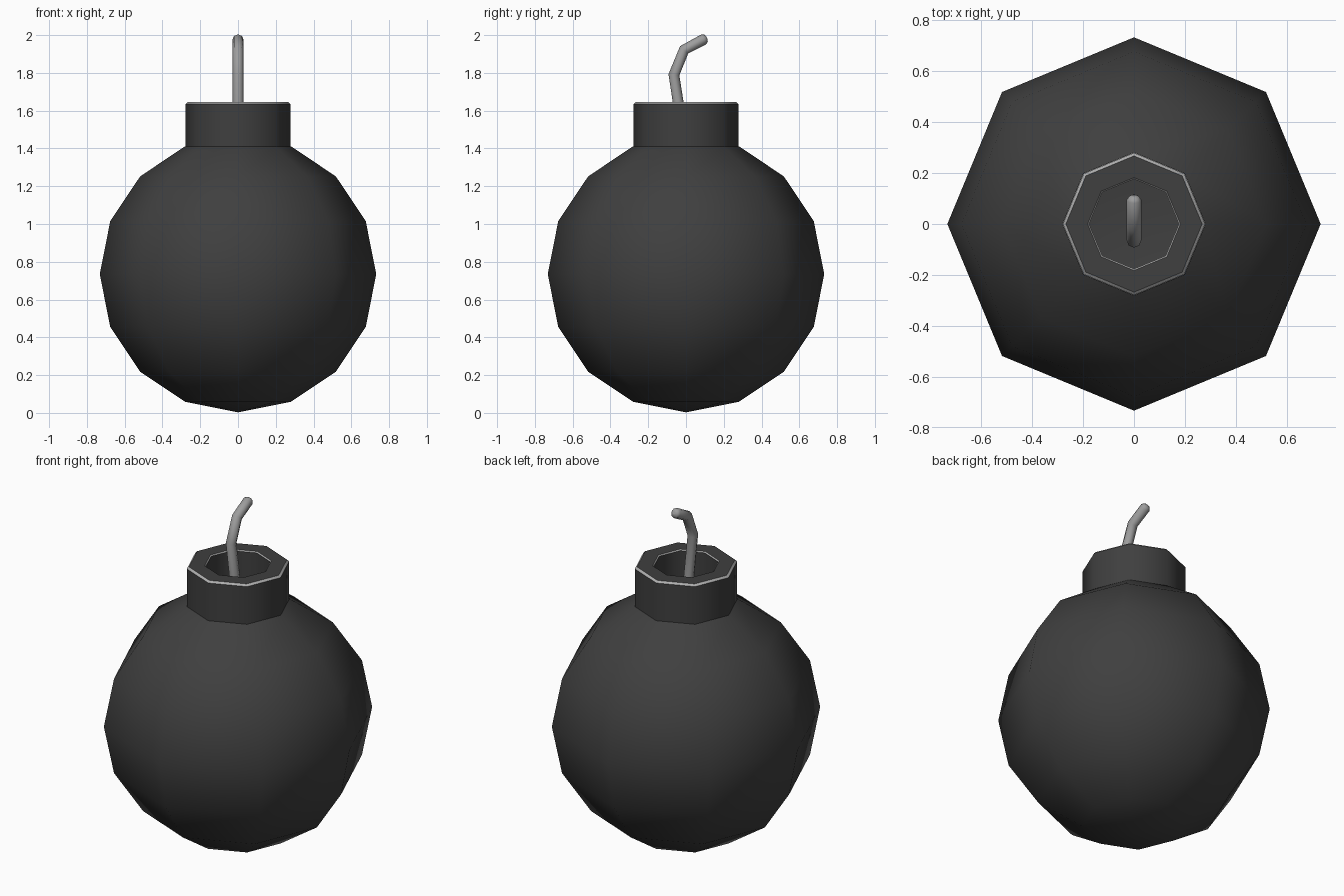
import bpy, bmesh, math

if "Cube" in bpy.data.objects:
    bpy.data.objects.remove(bpy.data.objects["Cube"])

SIDES = 8

def material(name, v):
    m = bpy.data.materials.new(name)
    m.diffuse_color = (v, v, v, 1)
    m.use_nodes = True
    m.node_tree.nodes["Principled BSDF"].inputs["Base Color"].default_value = m.diffuse_color
    return m

dark = material("dark_iron", 0.05)
light = material("light_edge", 0.42)
grey = material("fuse_grey", 0.34)

def lathe(name, profile, light_bands=(), sharp_rings=False):
    """Revolve (radius, z) points around z; bands listed get the light colour."""
    bm = bmesh.new()
    rings = []
    for r, z in profile:
        if r == 0:
            rings.append([bm.verts.new((0, 0, z))] * SIDES)
        else:
            rings.append([bm.verts.new((r * math.cos(2 * math.pi * i / SIDES),
                                        r * math.sin(2 * math.pi * i / SIDES), z))
                          for i in range(SIDES)])
    for b, (lo, hi) in enumerate(zip(rings, rings[1:])):
        for i in range(SIDES):
            j = (i + 1) % SIDES
            quad = list(dict.fromkeys([lo[i], lo[j], hi[j], hi[i]]))
            f = bm.faces.new(quad)
            f.smooth = True
            f.material_index = 1 if b in light_bands else 0
    if sharp_rings:
        for e in bm.edges:
            if abs(e.verts[0].co.z - e.verts[1].co.z) < 1e-5:
                e.smooth = False
    me = bpy.data.meshes.new(name)
    bm.to_mesh(me)
    bm.free()
    me.materials.append(dark)
    me.materials.append(light)
    ob = bpy.data.objects.new(name, me)
    bpy.context.collection.objects.link(ob)
    return ob

# Round body: sphere rings every 22.5 degrees, open under the neck
R, CZ = 0.732, 0.735
body = [(0, CZ - R)]
for k in range(1, 8):
    a = math.pi * k / 8
    body.append((R * math.sin(a), CZ - R * math.cos(a)))
lathe("bomb_body", body)

# Neck collar with light chamfers and a recessed hole
lathe("neck", [(0.290, 1.356), (0.279, 1.366), (0.279, 1.634), (0.267, 1.645),
               (0.182, 1.645), (0.176, 1.639), (0.176, 1.40), (0, 1.38)],
      light_bands=(0, 2, 4), sharp_rings=True)

# Bent fuse with a rounded tip
path = [(0.0, 1.38, 1), (-0.064, 1.79, 1), (-0.010, 1.922, 1),
        (0.095, 1.978, 1), (0.106, 1.984, 0.7), (0.110, 1.986, 0.3)]
cu = bpy.data.curves.new("fuse", 'CURVE')
cu.dimensions = '3D'
cu.bevel_depth = 0.029
cu.bevel_resolution = 2
cu.use_fill_caps = True
sp = cu.splines.new('POLY')
sp.points.add(len(path) - 1)
for p, (y, z, r) in zip(sp.points, path):
    p.co = (0, y, z, 1)
    p.radius = r
sp.use_smooth = True
cu.materials.append(grey)
fuse = bpy.data.objects.new("fuse", cu)
bpy.context.collection.objects.link(fuse)
bpy.context.view_layer.objects.active = fuse
fuse.select_set(True)
bpy.ops.object.convert(target='MESH')
